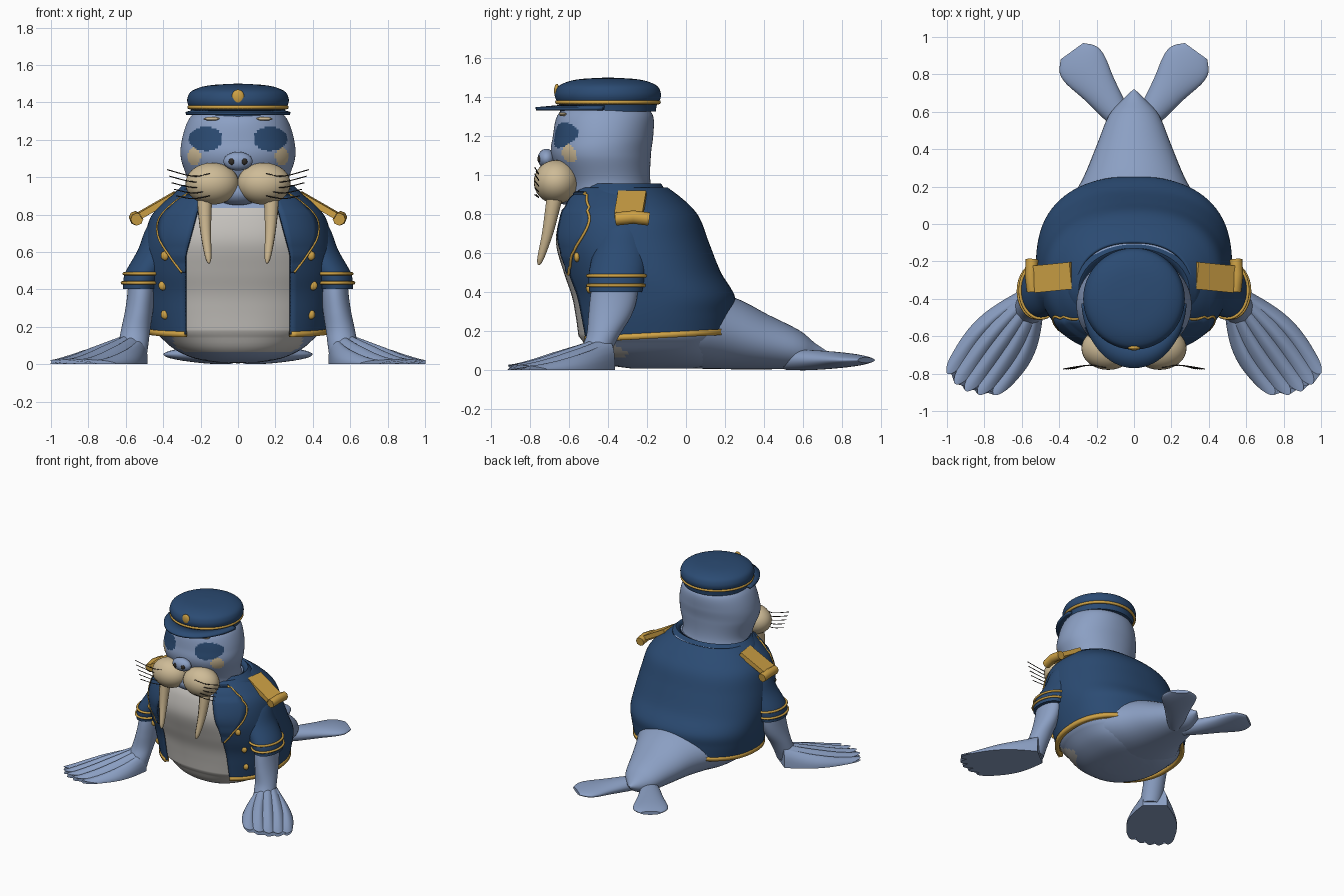
import bpy, bmesh, math
from math import sin, cos, pi, asin
from mathutils import Vector

if "Cube" in bpy.data.objects:
    bpy.data.objects.remove(bpy.data.objects["Cube"])


def material(name, *rgb):
    m = bpy.data.materials.new(name)
    m.use_nodes = True
    m.diffuse_color = (*rgb, 1)
    m.node_tree.nodes["Principled BSDF"].inputs["Base Color"].default_value = (*rgb, 1)
    return m


SKIN = material("blue grey skin", .26, .35, .55)
NAVY = material("navy cloth", .024, .07, .17)
GOLD = material("gold trim", .62, .36, .06)
TAN = material("tan muzzle", .62, .5, .31)
IVORY = material("ivory tusk", .6, .47, .28)
SHIRT = material("off white shirt", .56, .54, .51)
DARK = material("dark whisker", .03, .025, .02)
POW = 2.3


def spline(rows, steps=6):
    """Catmull-Rom through rows of numbers."""
    out, last = [], len(rows) - 1
    for i in range(last):
        quad = [rows[max(0, min(last, i + k))] for k in (-1, 0, 1, 2)]
        for j in range(steps):
            t = j / steps
            out.append(tuple(b + t * (c - a) / 2 + t * t * (2 * a - 5 * b + 4 * c - d) / 2
                             + t ** 3 * (3 * b - a - 3 * c + d) / 2 for a, b, c, d in zip(*quad)))
    return out + [tuple(rows[-1])]


def finish(ob, mats, thick=0):
    for m in mats:
        ob.data.materials.append(m)
    if thick:
        mod = ob.modifiers.new("thickness", "SOLIDIFY")
        mod.thickness, mod.offset = thick, 0
    bpy.ops.object.select_all(action='DESELECT')
    ob.select_set(True)
    bpy.context.view_layer.objects.active = ob
    bpy.ops.object.shade_smooth_by_angle(angle=math.radians(45))
    return ob


def loft(name, rings, *mats, closed=True, thick=0, rule=None):
    """Skin a list of point rings; closed rings get end caps."""
    bm = bmesh.new()
    rows = [[bm.verts.new(p) for p in r] for r in rings]
    n = len(rows[0])
    for a, b in zip(rows, rows[1:]):
        for i in range(n if closed else n - 1):
            k = (i + 1) % n
            bm.faces.new((a[i], a[k], b[k], b[i]))
    if closed:
        bm.faces.new(rows[0])
        bm.faces.new(rows[-1])
    bmesh.ops.recalc_face_normals(bm, faces=bm.faces)
    if rule:
        for f in bm.faces:
            f.material_index = rule(f.calc_center_median())
    me = bpy.data.meshes.new(name)
    bm.to_mesh(me)
    bm.free()
    ob = bpy.data.objects.new(name, me)
    bpy.context.collection.objects.link(ob)
    return finish(ob, mats, thick)


def oval(x, y, z, rx, ry, p=2, n=40, start=0, end=2 * pi):
    """Horizontal superellipse; angle zero faces the front."""
    def f(v):
        return math.copysign(abs(v) ** (2 / p), v)
    full = end - start > 6.28
    ts = [start + (end - start) * i / (n if full else n - 1) for i in range(n)]
    return [Vector((x + rx * f(sin(t)), y - ry * f(cos(t)), z)) for t in ts]


def tube(name, pts, radius, mat, cyclic=False, taper=None):
    cu = bpy.data.curves.new(name, "CURVE")
    cu.dimensions, cu.bevel_depth, cu.bevel_resolution, cu.use_fill_caps = "3D", radius, 2, True
    sp = cu.splines.new("POLY")
    sp.points.add(len(pts) - 1)
    sp.use_cyclic_u = cyclic
    for i, (q, p) in enumerate(zip(sp.points, pts)):
        q.co = (*p, 1)
        q.radius = taper(i / (len(pts) - 1)) if taper else 1
    cu.materials.append(mat)
    ob = bpy.data.objects.new(name, cu)
    bpy.context.collection.objects.link(ob)
    return ob


def ball(name, loc, size, mat):
    bpy.ops.mesh.primitive_uv_sphere_add(segments=32, ring_count=18, location=loc)
    ob = bpy.context.object
    ob.name, ob.scale = name, size
    return finish(ob, [mat])


# Torso profile: height, centre depth, half width, half depth
PROFILE = spline([(.175, -.165, .47, .4), (.28, -.17, .495, .41), (.38, -.18, .51, .42),
                  (.5, -.235, .515, .405), (.65, -.285, .495, .395), (.78, -.3, .46, .36),
                  (.86, -.315, .39, .305), (.93, -.34, .3, .24)])


def front_y(z, x, off=0):
    row = min(PROFILE, key=lambda r: abs(r[0] - z))
    return row[1] - off - row[3] * (1 - min(1, abs(x) / row[2]) ** POW) ** (1 / POW)


# Body with shirt front
base = spline([(.008, -.12, .1, .15), (.03, -.13, .23, .28), (.08, -.14, .34, .35), (.15, -.155, .42, .375)], 4)
rows = base + [(z, c, rx * .955, ry * .965) for z, c, rx, ry in PROFILE]
loft("body", [oval(0, c, z, rx, ry, POW, 80) for z, c, rx, ry in rows], SKIN, SHIRT,
     rule=lambda p: int(abs(p.x) < .34 and p.y < -.3 and .07 < p.z < .83))

# Tail tapering to a point behind the jacket
tail = []
for y, w, lo, hi in spline([(-.2, .36, .02, .4), (0, .4, .01, .42), (.24, .275, .005, .375), (.42, .2, .005, .285),
                            (.58, .135, .01, .205), (.66, .065, .04, .14), (.72, .004, .09, .1)], 4):
    tail.append([Vector((w * cos(a), y, (lo + hi) / 2 + (hi - lo) / 2 * sin(a)))
                 for a in [2 * pi * i / 40 for i in range(40)]])
loft("tail", tail, SKIN)

# Jacket, open at the front, with a tilted hem
def opening(z):
    return .28 - .08 * max(0, min(1, (z - .58) / .3))


jacket = []
for z, c, rx, ry in PROFILE:
    t = asin((opening(z) / rx) ** (POW / 2))
    ring = oval(0, c, z, rx, ry, POW, 72, t, 2 * pi - t)
    for p in ring:
        p.z += max(0, (.4 - z) / .23) * .055 * (p.y + .2)
    jacket.append(ring)
loft("jacket", jacket, NAVY, closed=False, thick=.018)
loft("hem_trim", [[p + Vector((0, 0, dz)) for p in jacket[0]] for dz in (-.014, .016)],
     GOLD, closed=False, thick=.034)
loft("collar", [oval(0, c, z, rx, ry, 2, 48, .75, 2 * pi - .75) for z, c, rx, ry in
                ((.86, -.33, .385, .29), (.92, -.345, .325, .235), (.95, -.35, .295, .22), (.93, -.36, .27, .2))],
     NAVY, closed=False, thick=.014)

# Head and neck with painted eye patches and cheeks
def face_paint(p):
    if p.y > -.45:
        return 0
    x = abs(p.x)
    if ((x - .172) / .09) ** 2 + ((p.z - 1.205) / .065) ** 2 < 1:
        return 1
    return 2 if ((x - .235) / .035) ** 2 + ((p.z - 1.11) / .05) ** 2 < 1 else 0


head = spline([(.8, -.37, .3, .24), (.95, -.405, .265, .225), (1.1, -.435, .305, .255), (1.2, -.425, .3, .257),
               (1.3, -.415, .268, .247), (1.36, -.41, .22, .2)], 12)
loft("head", [oval(0, c, z, rx, ry, 2.1, 112) for z, c, rx, ry in head], SKIN, NAVY, TAN, rule=face_paint)
ball("nose", (0, -.715, 1.085), (.078, .045, .05), SKIN)
ball("chin", (0, -.62, .92), (.13, .09, .07), SKIN)

# Cap with crown, band, visor and badge
crown = spline([(.245, 1.325), (.252, 1.365), (.268, 1.39), (.27, 1.425), (.245, 1.462), (.16, 1.49), (.01, 1.5)], 4)
loft("cap_crown", [oval(0, -.4, z, r, r, 2, 64) for r, z in crown], NAVY)
tube("cap_band", oval(0, -.4, 1.374, .26, .26, 2, 64), .011, GOLD, True)
visor = []
for i in range(33):
    a = (i / 16 - 1) * 1.5
    visor.append([(sin(a) * (.24 + .04 * k), -.4 - cos(a) * (.24 + .13 * k), 1.352 - .012 * k) for k in (0, .5, 1)])
loft("cap_visor", visor, NAVY, closed=False, thick=.016)
ball("cap_badge", (0, -.662, 1.43), (.033, .014, .038), GOLD)

for s, side in ((1, "left"), (-1, "right")):
    # Face details
    ball(side + "_muzzle", (s * .138, -.665, .965), (.143, .115, .112), TAN)
    ball(side + "_nostril", (s * .033, -.748, 1.083), (.017, .014, .018), DARK)
    ball(side + "_brow", (s * .14, -.632, 1.312), (.045, .02, .01), TAN)
    tusk = spline([(s * .172, -.66, .95), (s * .178, -.68, .85), (s * .172, -.71, .7), (s * .155, -.755, .54)])
    tube(side + "_tusk", tusk, .05, IVORY, taper=lambda t: .12 + .88 * (1 - t) ** .55)
    for i in range(5):
        z = .9 + .03 * i
        end = .86 + .035 * i
        pts = spline([(s * .15, -.768, z), (s * .24, -.755, z - .015), (s * (.33 + .012 * i), -.775, end + .04)])
        tube(f"{side}_whisker_{i + 1}", pts, .0028, DARK)

    # Lapel and its piping
    edge = spline([(.3, .49), (.36, .57), (.425, .68), (.42, .78), (.34, .865), (.27, .91)], 5)
    loft(side + "_lapel", [[(s * x, front_y(z, x, .015), z) for x in
                            [opening(z) + (w - opening(z)) * k / 6 for k in range(7)]] for w, z in edge],
         NAVY, closed=False, thick=.012)
    tube(side + "_lapel_piping", [(s * x, front_y(z, x, .02), z) for x, z in edge], .007, GOLD)
    for i, z in enumerate((.265, .42, .58)):
        x = .39 + .012 * (i % 2)
        ball(f"{side}_button_{i + 1}", (s * x, front_y(z, x, .012), z), (.023, .016, .025), GOLD)

    # Epaulette
    bpy.ops.mesh.primitive_cube_add(size=1, location=(s * .43, -.285, .85), rotation=(0, s * .52, -s * .1))
    plate = bpy.context.object
    plate.name, plate.scale = side + "_epaulette", (.23, .145, .035)
    plate.modifiers.new("soft edge", "BEVEL").width = .012
    finish(plate, [GOLD])
    tube(side + "_epaulette_roll", [(s * .54, -.36, .775), (s * .55, -.27, .785), (s * .545, -.19, .775)], .034, GOLD)
    ball(side + "_epaulette_stud", (s * .325, -.33, .905), (.018, .018, .018), GOLD)

    # Sleeve, cuff bands and forearm
    sleeve = spline([(.34, -.32, .81, .06, .08), (.385, -.325, .74, .1, .12), (.425, -.335, .62, .11, .14),
                     (.5, -.355, .5, .105, .145), (.525, -.36, .42, .09, .135)])
    loft(side + "_sleeve", [oval(s * x, y, z - .1 * (x - .34), rx, ry) for x, y, z, rx, ry in sleeve], NAVY)
    for i, k in enumerate((-4, -7)):
        x, y, z, rx, ry = sleeve[k]
        tube(f"{side}_cuff_band_{i + 1}", oval(s * x, y, z - .1 * (x - .34), rx + .004, ry + .004), .009, GOLD, True)
    arm = spline([(.515, -.36, .5, .07, .11), (.518, -.37, .38, .073, .12), (.53, -.39, .28, .075, .11),
                  (.548, -.425, .18, .078, .085), (.56, -.46, .1, .08, .08), (.565, -.48, .03, .075, .07)])
    loft(side + "_forearm", [oval(s * x, y, z, rx, ry) for x, y, z, rx, ry in arm], SKIN)

    # Front flipper: a ridged fan with five scalloped fingers
    fan = []
    for j in range(15):
        t = j / 14
        top, under = [], []
        for i in range(51):
            u = i / 25 - 1
            ridge = abs(sin(pi * (u + 1) * 2.5))
            bow = 1 - u * u
            start = Vector((.555 + .07 * u, -.42 + .055 * u))
            tip = Vector((.82 + .165 * u, -.79 + .075 * u)) + Vector((.6, -.8)) * (.075 * bow + .055 * ridge ** .7)
            p = start.lerp(tip, t) + Vector((.8, .6)) * u * .045 * sin(pi * t)
            high = (.15 * (1 - t) ** 1.4 + .024) * (.3 + .7 * bow ** .5) + .016 * ridge * min(1, 2 * t) * (1.3 - t)
            top.append((s * p.x, p.y, high))
            under.append((s * p.x, p.y, .002))
        fan.append(top + under[::-1])
    loft(side + "_front_flipper", fan, SKIN)

    # Rear flipper
    paddle = []
    for d, w, h in spline([(-.08, .05, .05), (.04, .075, .052), (.18, .1, .046), (.3, .128, .036), (.37, .122, .026),
                           (.425, .075, .014)], 4):
        paddle.append([(s * (.085 + .58 * d + .8 * w * cos(a)), .58 + .81 * d - .58 * w * cos(a), .052 + h * sin(a))
                       for a in [2 * pi * i / 32 for i in range(32)]])
    loft(side + "_rear_flipper", paddle, SKIN)
